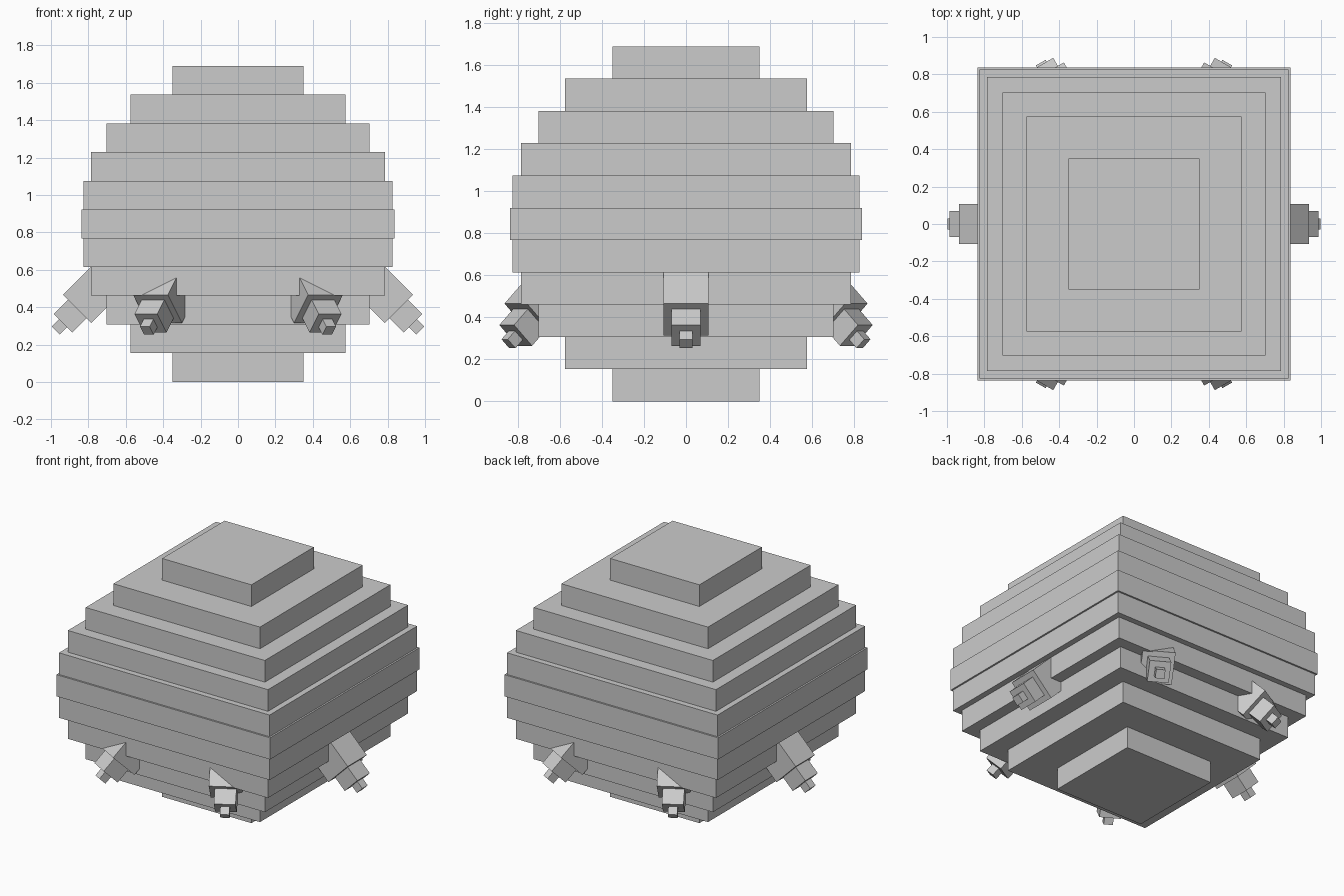
import bpy
import bmesh
from math import radians, sqrt
from mathutils import Matrix, Vector

cube = bpy.data.objects.get("Cube")
if cube:
    bpy.data.objects.remove(cube, do_unlink=True)

grey = bpy.data.materials.new("plain grey")
grey.use_nodes = True
grey.diffuse_color = (0.6, 0.6, 0.6, 1)
grey.node_tree.nodes["Principled BSDF"].inputs["Base Color"].default_value = (0.6, 0.6, 0.6, 1)


def finish(bm, name):
    bmesh.ops.recalc_face_normals(bm, faces=bm.faces)
    mesh = bpy.data.meshes.new(name)
    bm.to_mesh(mesh)
    bm.free()
    mesh.materials.append(grey)
    obj = bpy.data.objects.new(name, mesh)
    bpy.context.collection.objects.link(obj)
    return obj


# Stepped body: one square outline swept up through symmetrical layers
HEIGHT = 1.69
lower = [0.35, 0.575, 0.703, 0.785, 0.826]
half_widths = lower + [0.838] + lower[::-1]
step = HEIGHT / len(half_widths)

bm = bmesh.new()
rings = []
for i, h in enumerate(half_widths):
    for z in (i * step, (i + 1) * step):
        rings.append([bm.verts.new((sx * h, sy * h, z))
                      for sx, sy in ((-1, -1), (1, -1), (1, 1), (-1, 1))])
for a, b in zip(rings, rings[1:]):
    for k in range(4):
        n = (k + 1) % 4
        bm.faces.new((a[k], a[n], b[n], b[k]))
bm.faces.new(rings[0])
bm.faces.new(rings[-1])
finish(bm, "stepped_body")

# Thrusters: three shrinking blocks along an axis tilted down and outwards
# Each block: width, length, distance of its outer end along the axis
blocks = [(0.214, 0.215, 0), (0.14, 0.14, 0.107), (0.06, 0.08, 0.163)]
base = Vector((0.86, 0, 0.39))
axis = Vector((1, 0, -1)) / sqrt(2)
tilt = Matrix.Rotation(radians(45), 4, 'Y')

for i in range(6):
    bm = bmesh.new()
    for width, length, end in blocks:
        centre = base + axis * (end - length / 2)
        size = Matrix.Diagonal((length, width, width, 1))
        bmesh.ops.create_cube(bm, size=1, matrix=Matrix.Translation(centre) @ tilt @ size)
    thruster = finish(bm, f"thruster_{i + 1}")
    thruster.rotation_euler.z = radians(60 * i)
